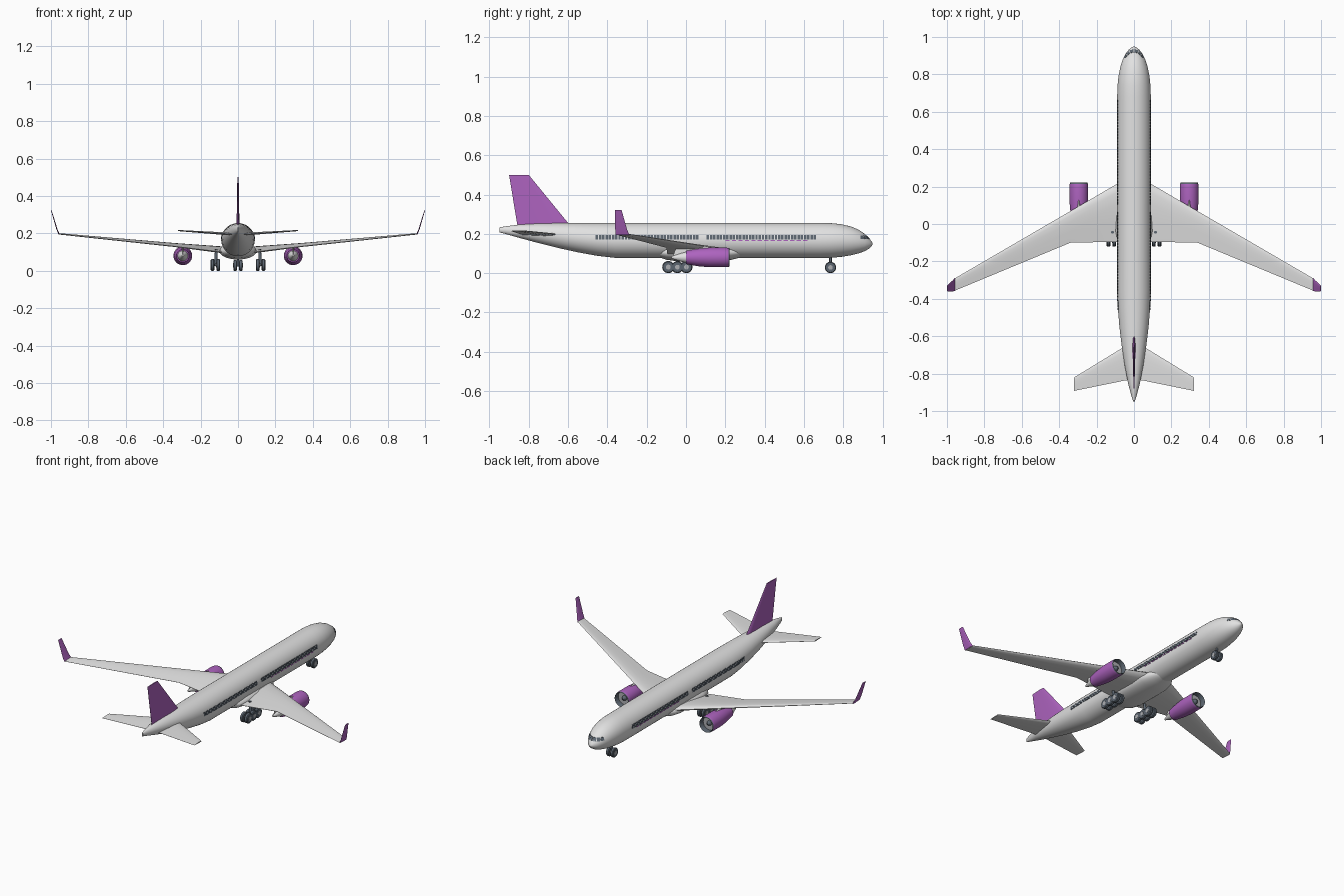
import bpy, bmesh, math
from mathutils import Vector, Matrix

if "Cube" in bpy.data.objects:
    bpy.data.objects.remove(bpy.data.objects["Cube"], do_unlink=True)


def material(name, rgb):
    m = bpy.data.materials.new(name)
    m.use_nodes = True
    m.diffuse_color = (*rgb, 1)
    b = m.node_tree.nodes["Principled BSDF"]
    b.inputs["Base Color"].default_value = (*rgb, 1)
    b.inputs["Roughness"].default_value = 0.6
    return m


WHITE = material("white paint", (0.76, 0.76, 0.76))
PURPLE = material("purple paint", (0.42, 0.125, 0.52))
SLATE = material("dark slate", (0.105, 0.13, 0.16))
GREY = material("light grey metal", (0.42, 0.43, 0.45))


def finish(name, bm, mats, mirror=False, angle=35):
    bmesh.ops.recalc_face_normals(bm, faces=bm.faces[:])
    me = bpy.data.meshes.new(name)
    bm.to_mesh(me)
    bm.free()
    for m in mats:
        me.materials.append(m)
    ob = bpy.data.objects.new(name, me)
    bpy.context.scene.collection.objects.link(ob)
    if mirror:
        ob.modifiers.new("Mirror", "MIRROR")
    bpy.ops.object.select_all(action="DESELECT")
    ob.select_set(True)
    bpy.context.view_layer.objects.active = ob
    bpy.ops.object.shade_smooth_by_angle(angle=math.radians(angle))
    return ob


def skin(bm, rings, mat=0, caps=True):
    """Bridge a list of closed rings of points into a surface."""
    vr = [[bm.verts.new(p) for p in r] for r in rings]
    n = len(vr[0])
    for a, b in zip(vr, vr[1:]):
        for i in range(n):
            j = (i + 1) % n
            bm.faces.new((a[i], a[j], b[j], b[i])).material_index = mat
    if caps:
        for r in (vr[0], vr[-1]):
            bm.faces.new(r).material_index = mat


def tube(name, stations, mat, sides=32):
    """Elliptical body along y from (y, top, bottom, half width) stations."""
    bm = bmesh.new()
    rings = []
    for y, t, b, w in stations:
        rings.append([(w * math.sin(k * math.tau / sides), y,
                       (t + b) / 2 + (t - b) / 2 * math.cos(k * math.tau / sides))
                      for k in range(sides)])
    skin(bm, rings)
    return finish(name, bm, [mat])


# airfoil outline: chord fraction, half-thickness fraction
FOIL = [(0, 0), (0.04, 0.55), (0.15, 0.9), (0.35, 1), (0.65, 0.6), (1, 0.06),
        (1, -0.06), (0.65, -0.6), (0.35, -1), (0.15, -0.9), (0.04, -0.55)]


def surface(name, sections, normal, mat, mirror=True):
    """Loft an airfoil through (leading point, trailing point, thickness)."""
    bm = bmesh.new()
    n = Vector(normal)
    skin(bm, [[Vector(a).lerp(Vector(b), f) + n * h * t / 2 for f, h in FOIL]
              for a, b, t in sections])
    return finish(name, bm, [mat], mirror, 40)


# fuselage
BODY = [(-0.95, 0.232, 0.208, 0.004), (-0.92, 0.238, 0.2, 0.014), (-0.85, 0.247, 0.18, 0.032),
        (-0.75, 0.253, 0.153, 0.051), (-0.65, 0.255, 0.128, 0.066), (-0.55, 0.255, 0.106, 0.078),
        (-0.45, 0.255, 0.088, 0.086), (-0.36, 0.255, 0.078, 0.09), (0.68, 0.255, 0.076, 0.09),
        (0.74, 0.254, 0.078, 0.088), (0.79, 0.249, 0.083, 0.083), (0.84, 0.237, 0.091, 0.073),
        (0.88, 0.22, 0.101, 0.06), (0.91, 0.199, 0.112, 0.045), (0.932, 0.178, 0.125, 0.029),
        (0.945, 0.16, 0.138, 0.012), (0.95, 0.15, 0.146, 0.002)]
tube("fuselage", BODY, WHITE, 40)

# belly fairing
tube("belly_fairing", [(-0.15, 0.13, 0.085, 0.04), (-0.1, 0.14, 0.068, 0.085),
                       (-0.04, 0.15, 0.06, 0.099), (0.17, 0.15, 0.06, 0.099),
                       (0.23, 0.14, 0.068, 0.085), (0.3, 0.13, 0.085, 0.04)], WHITE)


def inside(p):
    for a, b in zip(BODY, BODY[1:]):
        if a[0] <= p.y <= b[0]:
            f = (p.y - a[0]) / (b[0] - a[0])
            t, l, w = [a[i] + (b[i] - a[i]) * f for i in (1, 2, 3)]
            return (p.x / w) ** 2 + ((p.z - (t + l) / 2) / ((t - l) / 2)) ** 2 < 1
    return False


def on_skin(origin, direction, lift=0.002):
    """Point on the fuselage skin, found by bisection along a ray."""
    o, d, lo, hi = Vector(origin), Vector(direction), 0.0, 0.2
    for _ in range(24):
        mid = (lo + hi) / 2
        lo, hi = (mid, hi) if inside(o + d * mid) else (lo, mid)
    return o + d * (lo + lift)


def plate(bm, rays):
    outer = [bm.verts.new(on_skin(o, d)) for o, d in rays]
    inner = [bm.verts.new(on_skin(o, d, -0.003)) for o, d in rays]
    bm.faces.new(outer)
    for i in range(4):
        j = (i + 1) % 4
        bm.faces.new((outer[i], outer[j], inner[j], inner[i]))


def side_plates(name, spans, z0, z1, mat):
    bm = bmesh.new()
    for a, b in spans:
        plate(bm, [((0, y, z), (1, 0, 0)) for y, z in ((a, z0), (b, z0), (b, z1), (a, z1))])
    finish(name, bm, [mat], True, 20)


# cabin windows in two rows, with a thin broken stripe beneath the forward row
PITCH = 0.0165
spans = [(s + i * PITCH, s + i * PITCH + 0.0125)
         for s, n in ((-0.46, 32), (0.105, 34)) for i in range(n)]
side_plates("cabin_windows", spans, 0.17, 0.193, SLATE)
side_plates("side_stripe", [(0.2 + i * 0.033, 0.222 + i * 0.033) for i in range(13)],
            0.163, 0.168, PURPLE)

# cockpit windows
bm = bmesh.new()
for a, b in ((2, 24), (28, 50), (54, 76)):
    corners = ((a, 0.174), (b, 0.174), (b, 0.192), (a, 0.192))
    plate(bm, [((0, 0.875, z), (math.sin(math.radians(t)), math.cos(math.radians(t)), 0))
               for t, z in corners])
finish("cockpit_windows", bm, [SLATE], True, 20)

# wings, winglets and tail
surface("wing", [((0.03, 0.25, 0.112), (0.03, -0.093, 0.095), 0.036),
                 ((0.09, 0.215, 0.118), (0.09, -0.095, 0.1), 0.034),
                 ((0.34, 0.069, 0.141), (0.34, -0.1, 0.13), 0.02),
                 ((0.957, -0.29, 0.198), (0.957, -0.356, 0.196), 0.007)], (0, 0, 1), WHITE)
surface("winglet", [((0.957, -0.288, 0.195), (0.957, -0.358, 0.195), 0.007),
                    ((0.968, -0.3, 0.222), (0.968, -0.36, 0.222), 0.006),
                    ((0.998, -0.328, 0.322), (0.998, -0.362, 0.322), 0.004)], (1, 0, 0), PURPLE)
surface("tailplane", [((0.0, -0.635, 0.193), (0.0, -0.83, 0.193), 0.016),
                      ((0.05, -0.655, 0.197), (0.05, -0.837, 0.197), 0.015),
                      ((0.32, -0.82, 0.215), (0.32, -0.892, 0.215), 0.006)], (0, 0, 1), WHITE)
surface("tail_fin", [((0, -0.575, 0.225), (0, -0.855, 0.225), 0.016),
                     ((0, -0.8, 0.5), (0, -0.9, 0.5), 0.007)], (1, 0, 0), PURPLE, False)

# engines
EX, EZ = 0.295, 0.08


def lathe(bm, profile, mat, sides=32):
    skin(bm, [[(EX + r * math.cos(k * math.tau / sides), y, EZ + r * math.sin(k * math.tau / sides))
               for k in range(sides)] for y, r in profile], mat, False)


def engine_part(name, groups, mats):
    bm = bmesh.new()
    for i, g in enumerate(groups):
        lathe(bm, g, i)
    bmesh.ops.remove_doubles(bm, verts=bm.verts[:], dist=0.0001)
    finish(name, bm, mats, True)


engine_part("engine_nacelle",
            [[(0.215, 0.0485), (0.2, 0.05), (0.12, 0.05), (0.06, 0.0445), (0, 0.034), (0, 0.026)],
             [(0.215, 0.0485), (0.222, 0.046), (0.217, 0.043), (0.185, 0.042)]],
            [PURPLE, SLATE])
engine_part("engine_fan", [[(0.19, 0.0425), (0.19, 0.016)],
                           [(0.19, 0.016), (0.2, 0.011), (0.21, 0.0005)]], [GREY, SLATE])
engine_part("engine_exhaust_cone",
            [[(0.02, 0.028), (0, 0.028), (-0.03, 0.02), (-0.075, 0.005), (-0.075, 0.0003)]], [WHITE])
surface("engine_pylon", [((EX, 0.15, 0.118), (EX, -0.07, 0.076), 0.014),
                         ((EX, 0.125, 0.132), (EX, -0.06, 0.105), 0.014),
                         ((EX, 0.07, 0.142), (EX, -0.05, 0.13), 0.012)], (1, 0, 0), WHITE)


# landing gear
def cylinder(bm, a, b, r, mat=0, sides=20):
    a, b = Vector(a), Vector(b)
    rot = (b - a).to_track_quat("Z", "Y").to_matrix().to_4x4()
    out = bmesh.ops.create_cone(bm, cap_ends=True, segments=sides, radius1=r, radius2=r,
                                depth=(b - a).length, matrix=Matrix.Translation((a + b) / 2) @ rot)
    for f in {f for v in out["verts"] for f in v.link_faces}:
        f.material_index = mat


def wheel(bm, x, y, r, w):
    rings = [(-w, 0.6 * r), (-w, 0.86 * r), (-0.6 * w, r), (0.6 * w, r), (w, 0.86 * r), (w, 0.6 * r)]
    skin(bm, [[(x + dx, y + q * math.cos(k * math.tau / 24), r + q * math.sin(k * math.tau / 24))
               for k in range(24)] for dx, q in rings])
    cylinder(bm, (x - w - 0.001, y, r), (x + w + 0.001, y, r), 0.4 * r, 1)


bm = bmesh.new()
for y in (-0.09, -0.044, 0.002):
    for x in (0.106, 0.136):
        wheel(bm, x, y, 0.031 if y != -0.044 else 0.0305, 0.01)
    cylinder(bm, (0.1, y, 0.031), (0.142, y, 0.031), 0.006)
cylinder(bm, (0.121, -0.09, 0.031), (0.121, 0.002, 0.031), 0.007)
cylinder(bm, (0.121, -0.044, 0.03), (0.115, -0.044, 0.115), 0.008)
finish("main_landing_gear", bm, [SLATE, GREY], True)

bm = bmesh.new()
for x in (-0.015, 0.015):
    wheel(bm, x, 0.735, 0.029, 0.0095)
cylinder(bm, (-0.02, 0.735, 0.029), (0.02, 0.735, 0.029), 0.006)
cylinder(bm, (0, 0.735, 0.029), (0, 0.735, 0.09), 0.0065)
finish("nose_landing_gear", bm, [SLATE, GREY])
